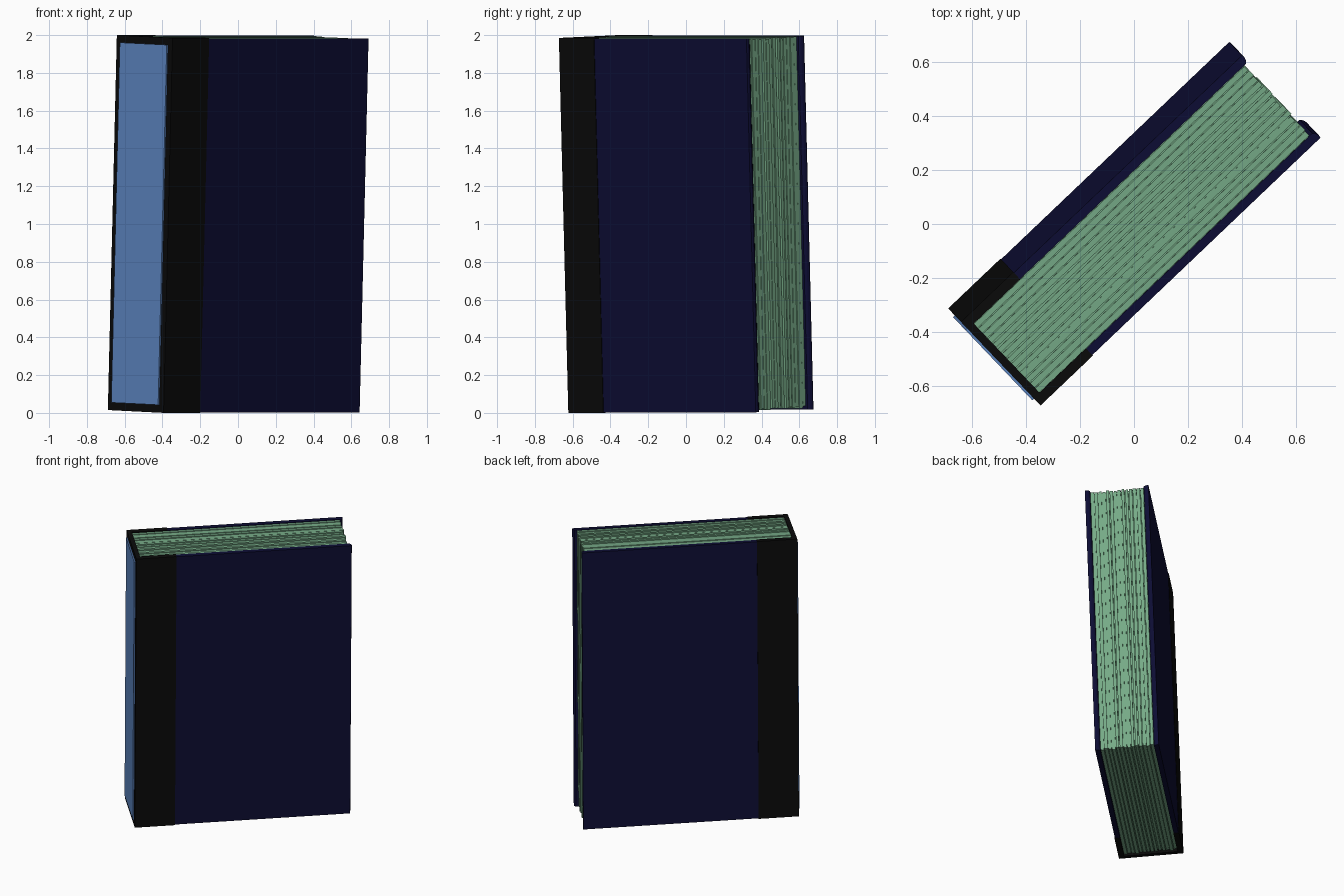
import bpy, bmesh, random
from mathutils import Matrix

random.seed(4)
if "Cube" in bpy.data.objects:
    bpy.data.objects.remove(bpy.data.objects["Cube"])

# Pose: turned towards the corner, leaning slightly forward
POSE = (Matrix.Translation((0, 0, 1)) @ Matrix.Rotation(0.761, 4, 'Z')
        @ Matrix.Rotation(0.0347, 4, 'X'))


def material(name, colour):
    mat = bpy.data.materials.new(name)
    mat.use_nodes = True
    mat.diffuse_color = (*colour, 1)
    mat.node_tree.nodes["Principled BSDF"].inputs["Base Color"].default_value = (*colour, 1)
    return mat


navy = material("navy cloth", (0.004, 0.004, 0.035))
black = material("black leather", (0.003, 0.003, 0.003))
blue = material("blue label", (0.105, 0.23, 0.52))
green = material("green paper", (0.18, 0.4, 0.24))


def prism(bm, outline, low, high):
    """Extrude a flat outline from low to high."""
    face = bm.faces.new([bm.verts.new((x, y, low)) for x, y in outline])
    top = bmesh.ops.extrude_face_region(bm, geom=[face])["geom"]
    bmesh.ops.translate(bm, vec=(0, 0, high - low),
                        verts=[v for v in top if isinstance(v, bmesh.types.BMVert)])


def rectangle(x0, x1, y0, y1):
    return [(x0, y0), (x1, y0), (x1, y1), (x0, y1)]


def finish(name, bm, mat):
    bmesh.ops.recalc_face_normals(bm, faces=bm.faces)
    mesh = bpy.data.meshes.new(name)
    bm.to_mesh(mesh)
    bm.free()
    mesh.materials.append(mat)
    obj = bpy.data.objects.new(name, mesh)
    bpy.context.collection.objects.link(obj)
    obj.matrix_world = POSE
    return obj


LEFT, RIGHT = -0.715, 0.723     # spine and fore edge
HALF, BOARD = 0.214, 0.036      # half thickness of the book, board thickness
INNER = HALF - BOARD
TALL = 0.993                    # half height
WRAP_END = -0.447

# Boards with a slightly rounded fore edge
for name, side in (("front_cover", -1), ("back_cover", 1)):
    bm = bmesh.new()
    out = HALF - 0.003
    outline = [(WRAP_END - 0.01, INNER), (RIGHT - 0.012, INNER),
               (RIGHT - 0.003, INNER + 0.012), (RIGHT, out - 0.01),
               (RIGHT - 0.002, out), (WRAP_END - 0.01, out)]
    prism(bm, [(x, y * side) for x, y in outline], -TALL + 0.003, TALL - 0.003)
    finish(name, bm, navy)

# Spine wrapping round both boards
bm = bmesh.new()
arm = [(WRAP_END, HALF), (WRAP_END, INNER - 0.001), (LEFT + 0.03, INNER - 0.001)]
prism(bm, [(LEFT, HALF)] + arm + [(x, -y) for x, y in reversed(arm)] + [(LEFT, -HALF)],
      -TALL, TALL)
finish("spine", bm, black)

# Label on the spine
bm = bmesh.new()
prism(bm, rectangle(LEFT - 0.009, LEFT + 0.001, -0.18, 0.18), -0.952, 0.955)
finish("spine_label", bm, blue)

# Page block: a solid core with bundles of pages of uneven size
bm = bmesh.new()
prism(bm, rectangle(LEFT + 0.02, 0.69, -INNER, INNER), -TALL + 0.03, TALL - 0.018)
COUNT = 14
step = 2 * INNER / COUNT
for i in range(COUNT):
    y = -INNER + i * step
    gap = random.uniform(0.001, 0.004)
    end = 0.702 + random.uniform(-0.007, 0.005)
    prism(bm, rectangle(LEFT + 0.025, end, y + gap, y + step - gap),
          -TALL + random.uniform(0.008, 0.022), TALL - random.uniform(0.005, 0.013))
finish("pages", bm, green)
